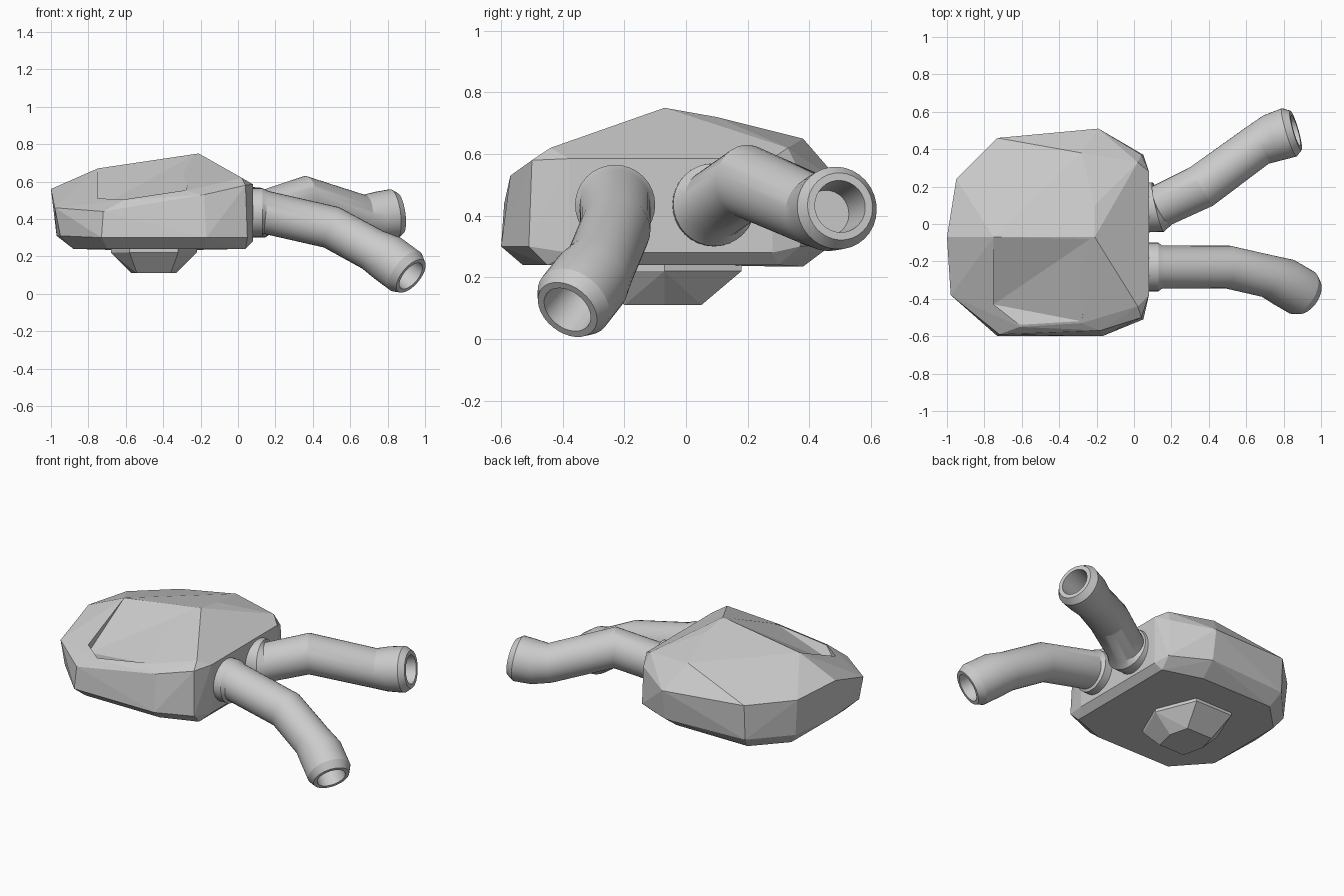
import bpy, bmesh, math
from mathutils import Vector

if "Cube" in bpy.data.objects:
    bpy.data.objects.remove(bpy.data.objects["Cube"], do_unlink=True)

grey = bpy.data.materials.new("plain grey")
grey.use_nodes = True
grey.diffuse_color = (0.6, 0.6, 0.6, 1)
grey.node_tree.nodes["Principled BSDF"].inputs["Base Color"].default_value = (0.6, 0.6, 0.6, 1)


def make_object(name, bm):
    bmesh.ops.recalc_face_normals(bm, faces=bm.faces[:])
    mesh = bpy.data.meshes.new(name)
    bm.to_mesh(mesh)
    bm.free()
    mesh.materials.append(grey)
    obj = bpy.data.objects.new(name, mesh)
    bpy.context.collection.objects.link(obj)
    return obj


def hull(name, points):
    """Faceted solid wrapped around a few corner points."""
    bm = bmesh.new()
    for p in points:
        bm.verts.new(p)
    res = bmesh.ops.convex_hull(bm, input=bm.verts[:])
    junk = [g for g in res["geom_interior"] if isinstance(g, bmesh.types.BMVert)]
    bmesh.ops.delete(bm, geom=junk, context="VERTS")
    bmesh.ops.dissolve_limit(bm, angle_limit=math.radians(2), verts=bm.verts[:], edges=bm.edges[:])
    return make_object(name, bm)


def pipe(name, path, sides=32):
    """Hollow tube through (point, radius) pairs, with a bored open end."""
    pts = [Vector(p) for p, r in path]
    radii = [r for p, r in path]
    dirs = []
    for i in range(len(pts)):
        a = (pts[i] - pts[i - 1]).normalized() if i else Vector()
        b = (pts[i + 1] - pts[i]).normalized() if i < len(pts) - 1 else Vector()
        dirs.append((a + b).normalized())
    # Rounded lip, then the bore going back inside
    end, d = pts[-1], dirs[-1]
    for shift, r in ((0, 0.085), (-0.16, 0.075)):
        pts.append(end + d * shift)
        dirs.append(d)
        radii.append(r)
    bm = bmesh.new()
    rings = []
    side = Vector((0, 1, 0))
    for p, t, r in zip(pts, dirs, radii):
        side = (side - t * side.dot(t)).normalized()
        up = t.cross(side)
        angles = [math.tau * k / sides for k in range(sides)]
        rings.append([bm.verts.new(p + r * (side * math.cos(a) + up * math.sin(a))) for a in angles])
    for r0, r1 in zip(rings, rings[1:]):
        for k in range(sides):
            n = (k + 1) % sides
            bm.faces.new((r0[k], r0[n], r1[n], r1[k]))
    bm.faces.new(rings[0])
    bm.faces.new(rings[-1])
    obj = make_object(name, bm)
    bpy.ops.object.select_all(action="DESELECT")
    obj.select_set(True)
    bpy.context.view_layer.objects.active = obj
    bpy.ops.object.shade_smooth_by_angle(angle=math.radians(25))
    return obj


# Faceted main body
top = [(-0.75, -0.07, 0.67), (-0.21, -0.07, 0.75), (-0.21, 0.1, 0.72),
       (-0.28, 0.38, 0.65), (-0.61, 0.39, 0.58), (0.02, -0.44, 0.62), (0.02, 0.33, 0.62)]
rim = [(-1, -0.07, 0.56), (-0.98, -0.38, 0.46), (-0.72, -0.59, 0.44), (-0.61, -0.55, 0.5),
       (-0.28, -0.53, 0.55), (-0.18, -0.57, 0.53), (0.04, -0.5, 0.58),
       (0.04, 0.37, 0.54), (-0.19, 0.51, 0.5), (-0.73, 0.46, 0.53), (-0.95, 0.24, 0.54)]
belt = [(-0.97, -0.07, 0.31), (-0.95, -0.38, 0.31), (-0.73, -0.6, 0.3), (-0.17, -0.6, 0.3),
        (0.05, -0.51, 0.3), (0.05, 0.37, 0.3), (-0.19, 0.48, 0.31), (-0.73, 0.45, 0.31),
        (-0.93, 0.23, 0.31)]
base = [(-0.88, -0.33, 0.24), (-0.7, -0.53, 0.24), (-0.18, -0.53, 0.24), (0.04, -0.45, 0.24),
        (0.04, 0.3, 0.24), (-0.2, 0.38, 0.235), (-0.7, 0.38, 0.235), (-0.88, 0.2, 0.24)]
plate = [(0.08, y, z) for y in (-0.38, 0.28) for z in (0.28, 0.585)]
body = hull("body", top + rim + belt + base + plate)

# Shallow hollow in the top, cut towards the front edge
cutter = hull("hollow_cutter", [(-0.75, -0.07, 0.67), (-0.22, -0.07, 0.75), (-0.22, -0.17, 0.71),
                                (-0.75, -0.43, 0.46), (-0.61, -0.54, 0.5), (-0.28, -0.52, 0.55),
                                (-0.75, -0.43, 0.9), (-0.22, -0.3, 0.9)])
cutter.hide_render = True
cutter.hide_viewport = True
cut = body.modifiers.new("hollow", "BOOLEAN")
cut.operation = "DIFFERENCE"
cut.object = cutter

# Tapered foot underneath
foot_top = [(-0.68, -0.07), (-0.58, -0.3), (-0.32, -0.3), (-0.22, -0.07), (-0.32, 0.18), (-0.58, 0.18)]
foot_low = [(-0.57, -0.07), (-0.54, -0.2), (-0.36, -0.2), (-0.33, -0.07), (-0.36, 0.05), (-0.54, 0.05)]
hull("foot", [(x, y, 0.24) for x, y in foot_top] + [(x, y, 0.22) for x, y in foot_top]
     + [(x, y, 0.11) for x, y in foot_low])

# Two bent pipes, each with a collar at the root and a thick lip
pipe("front_pipe", [((0.06, -0.23, 0.435), 0.13), ((0.13, -0.23, 0.435), 0.13),
                    ((0.15, -0.23, 0.435), 0.115), ((0.5, -0.23, 0.355), 0.115),
                    ((0.72, -0.28, 0.235), 0.115), ((0.8, -0.31, 0.19), 0.13),
                    ((0.895, -0.365, 0.12), 0.13), ((0.925, -0.385, 0.095), 0.108)])
pipe("back_pipe", [((0.06, 0.09, 0.435), 0.135), ((0.13, 0.09, 0.435), 0.135),
                   ((0.15, 0.1, 0.44), 0.115), ((0.36, 0.2, 0.51), 0.12),
                   ((0.66, 0.42, 0.415), 0.115), ((0.74, 0.46, 0.415), 0.13),
                   ((0.83, 0.49, 0.425), 0.135), ((0.865, 0.5, 0.43), 0.11)])
